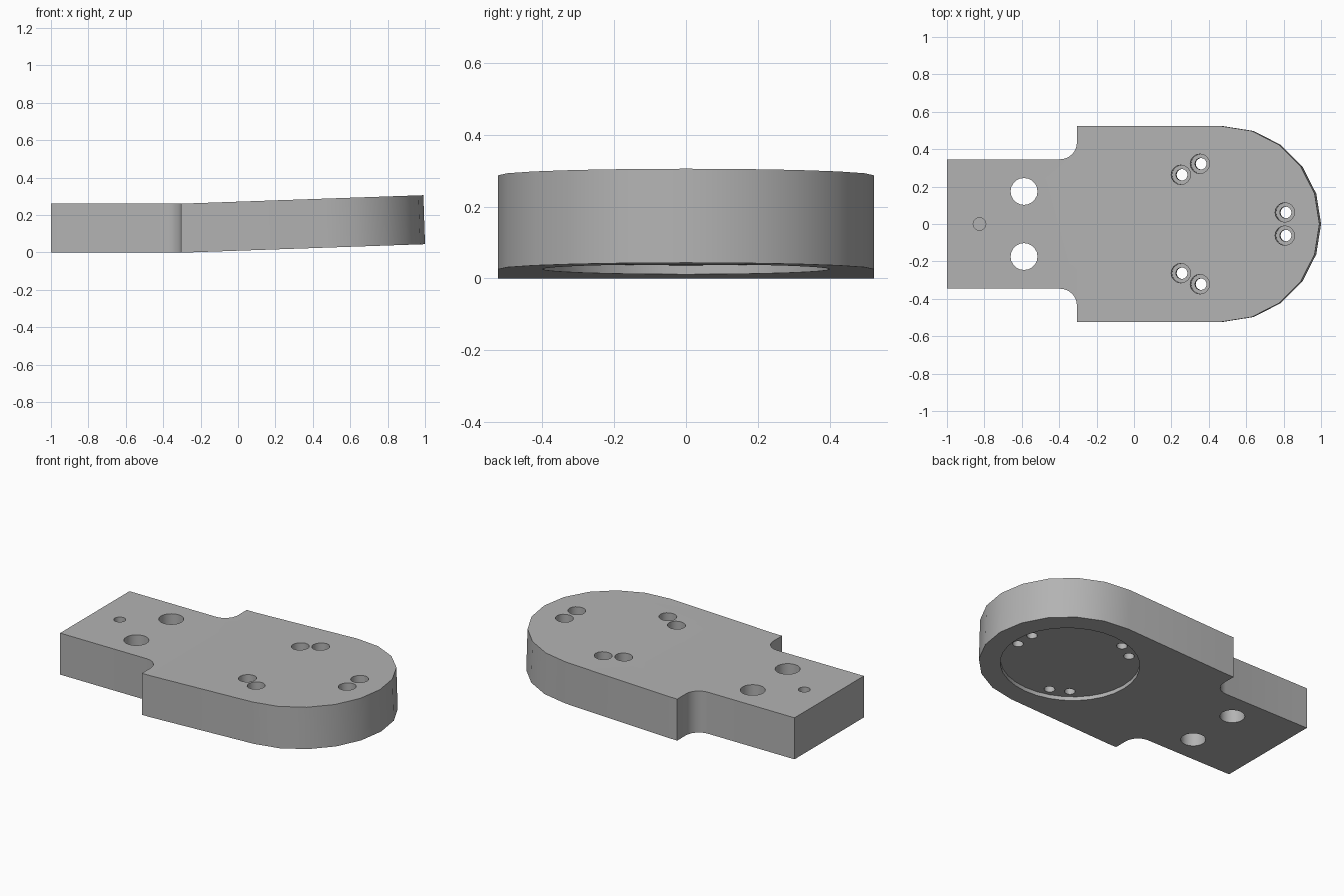
import bpy, bmesh
from math import sin, cos, pi, radians
from mathutils import Matrix, Vector

cube = bpy.data.objects.get("Cube")
if cube:
    bpy.data.objects.remove(cube, do_unlink=True)

THICK = 0.262      # plate thickness
BEND_X = -0.25     # where the plate starts to tilt upward
TILT = radians(2)
ROUND_X, ROUND_R = 0.478, 0.523
NECK_Y, SHOULDER_X, FILLET = 0.346, -0.305, 0.09

grey = bpy.data.materials.new("plain grey")
grey.use_nodes = True
grey.diffuse_color = (0.45, 0.45, 0.45, 1)
grey.node_tree.nodes["Principled BSDF"].inputs["Base Color"].default_value = grey.diffuse_color


def prism(name, points, z0, z1):
    """Extrude a flat outline from z0 to z1."""
    bm = bmesh.new()
    face = bm.faces.new([bm.verts.new((x, y, z0)) for x, y in points])
    new = bmesh.ops.extrude_face_region(bm, geom=[face])["geom"]
    for v in new:
        if isinstance(v, bmesh.types.BMVert):
            v.co.z = z1
    bmesh.ops.recalc_face_normals(bm, faces=bm.faces)
    mesh = bpy.data.meshes.new(name)
    bm.to_mesh(mesh)
    bm.free()
    mesh.materials.append(grey)
    obj = bpy.data.objects.new(name, mesh)
    bpy.context.collection.objects.link(obj)
    return obj


def arc(cx, cy, r, start, end, steps):
    angles = [radians(start + (end - start) * i / steps) for i in range(steps + 1)]
    return [(cx + r * cos(a), cy + r * sin(a)) for a in angles]


# Plate outline: neck, filleted shoulders and rounded end
half = [(-1, NECK_Y)]
half += arc(SHOULDER_X - FILLET, NECK_Y + FILLET, FILLET, -90, 0, 6)
half += [(SHOULDER_X, ROUND_R)]
half += arc(ROUND_X, 0, ROUND_R, 90, 0, 5)
outline = half + [(x, -y) for x, y in reversed(half[:-1])]
plate = prism("mounting_plate", outline, 0, THICK)

cutters = []


def drill(name, x, y, r, z0, z1, sides=20):
    obj = prism(name, arc(x, y, r, 0, 360, sides)[:-1], z0, z1)
    obj.hide_render = True
    cutters.append(obj)


# Holes: neck bolts, blind pin hole, counterbored screws, underside recess
for side in (1, -1):
    drill("neck_bolt_hole", -0.588, side * 0.174, 0.072, -0.1, 0.4)
    for x, y in ((0.26, 0.263), (0.362, 0.322), (0.816, 0.062)):
        drill("screw_hole", x, side * y, 0.031, -0.1, 0.4, 16)
        drill("counterbore", x, side * y, 0.052, 0.13, 0.4, 16)
drill("pin_hole", -0.826, 0, 0.034, 0.13, 0.4, 16)
drill("underside_recess", ROUND_X, 0, 0.4, -0.1, 0.025, 32)

for cutter in cutters:
    mod = plate.modifiers.new("cut", "BOOLEAN")
    mod.operation = "DIFFERENCE"
    mod.solver = "EXACT"
    mod.object = cutter
bpy.context.view_layer.update()
cut_mesh = bpy.data.meshes.new_from_object(plate.evaluated_get(bpy.context.evaluated_depsgraph_get()))
plate.modifiers.clear()
plate.data = cut_mesh
for cutter in cutters:
    bpy.data.objects.remove(cutter, do_unlink=True)

# Bend the rounded end upward
bm = bmesh.new()
bm.from_mesh(cut_mesh)
bmesh.ops.bisect_plane(bm, geom=bm.verts[:] + bm.edges[:] + bm.faces[:],
                       plane_co=(BEND_X, 0, 0), plane_no=(1, 0, 0))
hinge = Vector((BEND_X, 0, 0))
tilted = [v for v in bm.verts if v.co.x > BEND_X + 0.001]
bmesh.ops.rotate(bm, verts=tilted, cent=hinge, matrix=Matrix.Rotation(-TILT, 3, "Y"))
bm.to_mesh(cut_mesh)
bm.free()

bpy.ops.object.select_all(action="DESELECT")
plate.select_set(True)
bpy.context.view_layer.objects.active = plate
bpy.ops.object.shade_smooth_by_angle(angle=radians(30))
